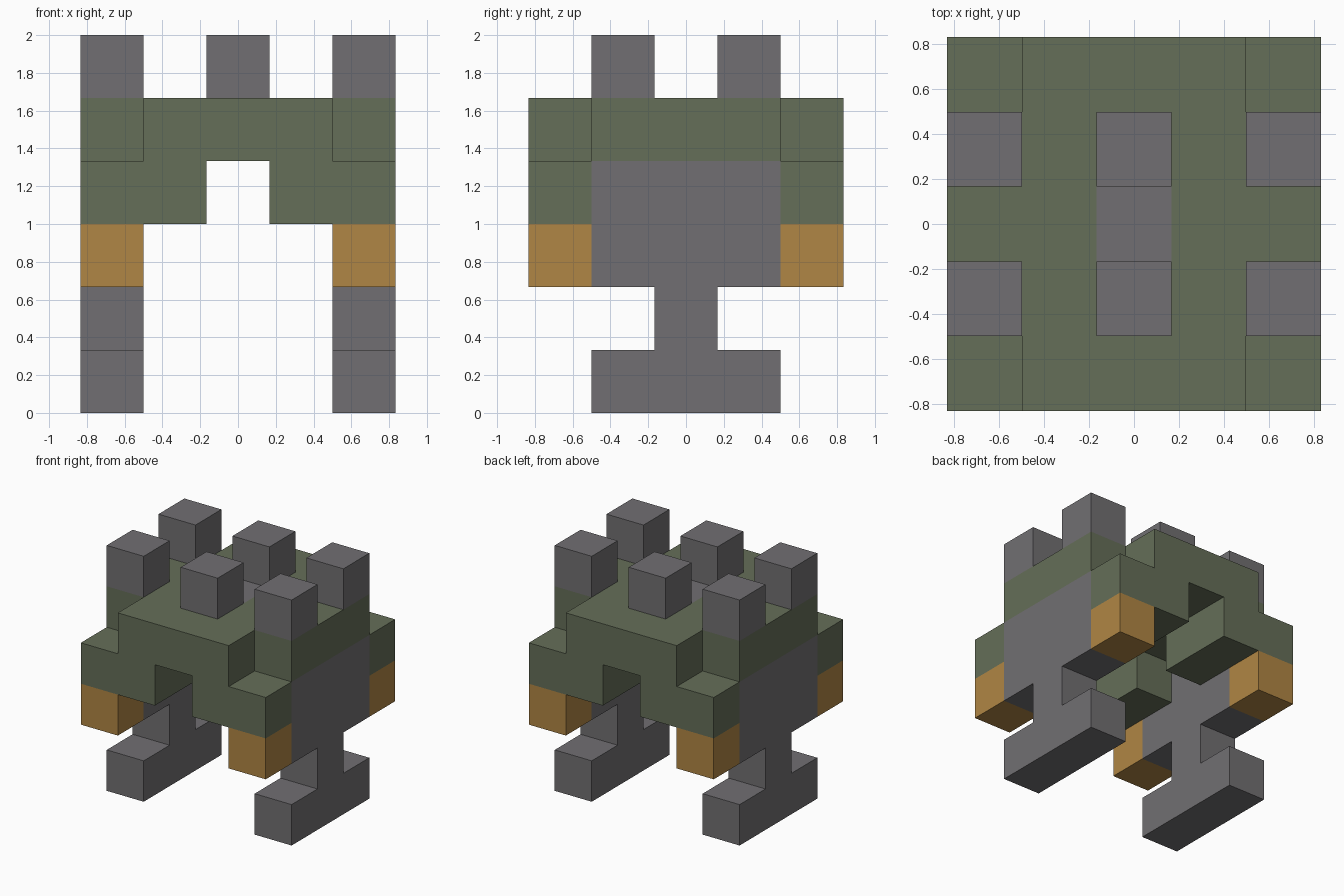
import bpy
import bmesh
from itertools import product
from mathutils import Vector

UNIT = 1 / 3  # edge of one building block

cube = bpy.data.objects.get("Cube")
if cube:
    bpy.data.objects.remove(cube, do_unlink=True)


def material(name, rgb):
    mat = bpy.data.materials.new(name)
    mat.use_nodes = True
    color = (*rgb, 1)
    mat.diffuse_color = color
    mat.node_tree.nodes["Principled BSDF"].inputs["Base Color"].default_value = color
    return mat


gray = material("stone gray", (0.165, 0.159, 0.168))
green = material("moss green", (0.130, 0.156, 0.098))
orange = material("ochre orange", (0.434, 0.238, 0.058))


def blocks(xs, ys, zs):
    return set(product(xs, ys, zs))


def solid(name, cells, mat):
    """Closed, flat-faced shell around a set of unit blocks."""
    bm = bmesh.new()
    for cell in cells:
        for axis, sign in product(range(3), (-1, 1)):
            normal = Vector((0, 0, 0))
            normal[axis] = sign
            if tuple(int(c + n) for c, n in zip(cell, normal)) in cells:
                continue
            u, v = Vector((0, 0, 0)), Vector((0, 0, 0))
            u[(axis + 1) % 3] = sign
            v[(axis + 2) % 3] = 1
            centre = Vector(cell) + Vector((0, 0, 0.5)) + normal / 2
            ring = [centre + (a * u + b * v) / 2
                    for a, b in ((-1, -1), (1, -1), (1, 1), (-1, 1))]
            bm.faces.new([bm.verts.new(p * UNIT) for p in ring])
    bmesh.ops.remove_doubles(bm, verts=bm.verts, dist=0.001)
    mesh = bpy.data.meshes.new(name)
    bm.to_mesh(mesh)
    bm.free()
    mesh.materials.append(mat)
    obj = bpy.data.objects.new(name, mesh)
    bpy.context.collection.objects.link(obj)
    return obj


middle = range(-1, 2)

# Body slab with notched corners and a gray core block
core = blocks([0], [0], [4])
slab = blocks(middle, range(-2, 3), [4]) | blocks((-2, 2), middle, [4])
solid("body_slab", slab - core, green)
solid("body_core", core, gray)

# Shoulders, inner ribs and claws at each corner
for (side, x), (end, y) in product((("left", 1), ("right", -1)),
                                   (("front", -1), ("back", 1))):
    shoulder = blocks((x, 2 * x), [2 * y], [3]) | blocks([x], [y], [3])
    solid(f"{end}_{side}_shoulder", shoulder, green)
    solid(f"{end}_{side}_claw", blocks([2 * x], [2 * y], [2]), orange)
    solid(f"{end}_{side}_post", blocks([2 * x], [y], [5]), gray)

# Legs: wide hip, narrow ankle, long foot
for side, x in (("left", 2), ("right", -2)):
    leg = (blocks([x], middle, (2, 3)) | blocks([x], [0], [1])
           | blocks([x], middle, [0]))
    solid(f"{side}_leg", leg, gray)

# Posts along the centre line
for end, y in (("front", -1), ("back", 1)):
    solid(f"{end}_centre_post", blocks([0], [y], [5]), gray)
